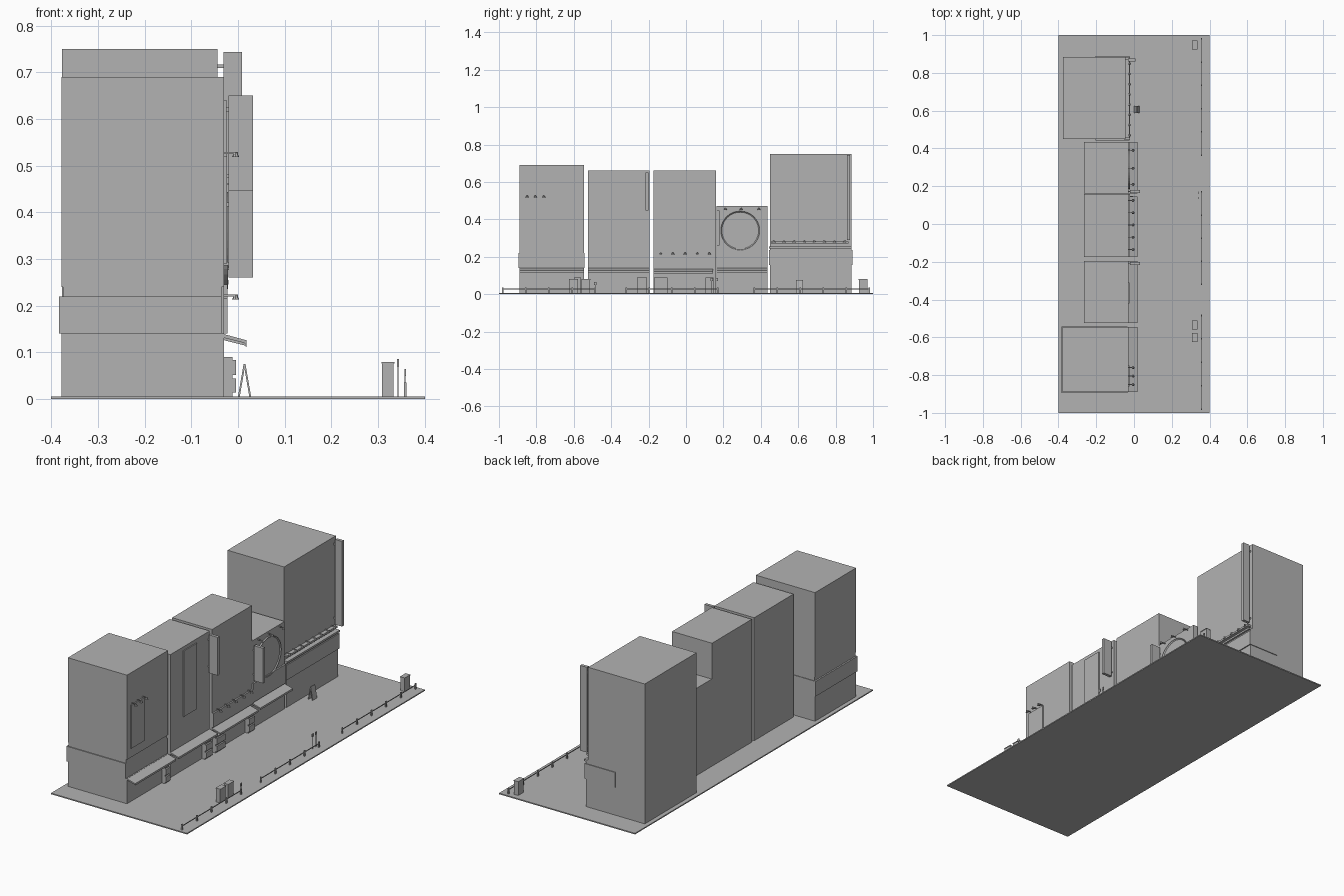
import bpy, bmesh, math
from mathutils import Matrix, Vector

cube = bpy.data.objects.get("Cube")
if cube:
    bpy.data.objects.remove(cube, do_unlink=True)

grey = bpy.data.materials.new("plain grey")
grey.use_nodes = True
COLOUR = (0.45, 0.45, 0.45, 1)
grey.diffuse_color = COLOUR
grey.node_tree.nodes["Principled BSDF"].inputs["Base Color"].default_value = COLOUR

WALL = -0.03  # street facade line


def finish(name, bm):
    bmesh.ops.recalc_face_normals(bm, faces=bm.faces)
    mesh = bpy.data.meshes.new(name)
    bm.to_mesh(mesh)
    bm.free()
    mesh.materials.append(grey)
    ob = bpy.data.objects.new(name, mesh)
    bpy.context.collection.objects.link(ob)
    return ob


def add_box(bm, x, y, z):
    lo, hi = Vector((x[0], y[0], z[0])), Vector((x[1], y[1], z[1]))
    m = Matrix.Translation((lo + hi) / 2) @ Matrix.Diagonal((*(hi - lo), 1))
    bmesh.ops.create_cube(bm, size=1, matrix=m)


def boxes(name, *parts):
    bm = bmesh.new()
    for part in parts:
        add_box(bm, *part)
    return finish(name, bm)


def extrude_profile(name, points, y):
    """Extrude an x-z outline along y."""
    bm = bmesh.new()
    face = bm.faces.new([bm.verts.new((px, y[0], pz)) for px, pz in points])
    out = bmesh.ops.extrude_face_region(bm, geom=[face])["geom"]
    verts = [v for v in out if isinstance(v, bmesh.types.BMVert)]
    bmesh.ops.translate(bm, verts=verts, vec=(0, y[1] - y[0], 0))
    return finish(name, bm)


def lamps(name, ys, z, x=WALL, reach=0.03):
    """Short arms with small tapered heads."""
    bm = bmesh.new()
    for y in ys:
        add_box(bm, (x, x + reach), (y - 0.002, y + 0.002), (z, z + 0.004))
        bmesh.ops.create_cone(bm, cap_ends=True, segments=8, radius1=0.008, radius2=0.003, depth=0.01,
                              matrix=Matrix.Translation((x + reach - 0.005, y, z - 0.002)))
    return finish(name, bm)


def awning(name, y, z=0.14):
    return extrude_profile(name, [(WALL - 0.003, z), (0.018, z - 0.014), (0.018, z - 0.024),
                                  (0.014, z - 0.02), (WALL - 0.003, z - 0.008)], y)


# Ground
boxes("ground_slab", ((-0.4, 0.4), (-1, 1), (0, 0.006)))

# Stepped corner building
A = (-0.89, -0.545)
boxes("corner_building",
      ((-0.378, WALL), A, (0, 0.14)),
      ((-0.383, WALL - 0.005), (A[0] - 0.005, A[1] + 0.003), (0.14, 0.22)),
      ((-0.375, WALL - 0.005), A, (0.22, 0.24)),
      ((-0.378, WALL), A, (0.24, 0.69)))
boxes("corner_sign_plate", ((WALL, WALL + 0.006), (-0.86, -0.75), (0.29, 0.52)))
lamps("corner_sign_lamps", (-0.85, -0.805, -0.76), 0.525)
awning("corner_awning", A)

# Pair of equal middle buildings
B, C = (-0.525, -0.195), (-0.175, 0.16)
boxes("second_building", ((-0.265, WALL), B, (0, 0.66)))
boxes("second_facade_panel", ((WALL, WALL + 0.005), (-0.42, -0.31), (0.29, 0.64)))
awning("second_awning", B)
boxes("third_building", ((-0.265, WALL), C, (0, 0.66)))
boxes("third_fascia", ((WALL, WALL + 0.008), C, (0.14, 0.215)))
lamps("third_fascia_lamps", [-0.135 + i * 0.065 for i in range(5)], 0.22)
awning("third_canopy", (C[0], C[1] - 0.015), 0.135)

# Low building with round panel
D = (0.162, 0.435)
boxes("low_building", ((-0.265, WALL), D, (0, 0.47)))
bm = bmesh.new()
turn = Matrix.Translation((WALL + 0.003, 0.29, 0.34)) @ Matrix.Rotation(math.pi / 2, 4, "Y")
bmesh.ops.create_cone(bm, cap_ends=True, segments=40, radius1=0.104, radius2=0.104, depth=0.012, matrix=turn)
front = max(bm.faces, key=lambda f: f.calc_center_median().x)
bmesh.ops.inset_region(bm, faces=[front], thickness=0.006)
bmesh.ops.translate(bm, verts=front.verts, vec=(-0.005, 0, 0))
finish("round_panel", bm)
boxes("low_fascia", ((WALL, WALL + 0.008), D, (0.145, 0.245)))
lamps("low_lamps", (0.21, 0.295, 0.39), 0.458)
awning("low_awning", D)

# Tall end building
E = (0.45, 0.885)
boxes("tall_building",
      ((-0.377, WALL), E, (0, 0.245)),
      ((-0.377, WALL - 0.014), E, (0.245, 0.75)))
boxes("tall_wrap_band", ((-0.205, WALL + 0.006), (0.443, 0.889), (0.155, 0.235)))
boxes("tall_ledges",
      ((-0.05, -0.02), (0.445, 0.885), (0.245, 0.255)),
      ((-0.046, -0.024), (0.455, 0.87), (0.272, 0.282)))
lamps("tall_ledge_lamps", [0.47 + i * 0.054 for i in range(8)], 0.284, -0.045, 0.025)

# Projecting blade signs
for name, x, y, z in (("second", (-0.02, 0.032), -0.208, (0.447, 0.65)),
                      ("low", (-0.02, 0.032), 0.172, (0.26, 0.447)),
                      ("tall", (-0.031, 0.009), 0.869, (0.29, 0.743))):
    brackets = [((-0.045, x[0] + 0.005), (y - 0.002, y + 0.002), (h - 0.004, h + 0.004))
                for h in (z[0] + 0.03, z[1] - 0.03)]
    boxes(name + "_blade_sign", (x, (y - 0.008, y + 0.008), z), *brackets)

# Stacked vending crates along the facades
for i, (y, w) in enumerate(((-0.58, 0.018), (-0.235, 0.026), (-0.135, 0.036), (0.125, 0.022))):
    boxes("crate_stack_%d" % (i + 1),
          ((WALL, -0.012), (y - w, y + w), (0.006, 0.09)),
          ((-0.012, -0.004), (y - w, y + w), (0.014, 0.044)),
          ((-0.012, -0.004), (y - w, y + w), (0.052, 0.084)))

# Folding board
extrude_profile("folding_board", [(0, 0.006), (0.012, 0.075), (0.016, 0.075), (0.028, 0.006),
                                  (0.024, 0.006), (0.014, 0.065), (0.004, 0.006)], (0.588, 0.625))

# Kerb railings
for i, (y0, y1) in enumerate(((-0.98, -0.485), (-0.32, 0.17), (0.365, 0.98))):
    n = round((y1 - y0) / 0.12)
    parts = [((0.357, 0.36), (y0, y1), (0.025, 0.029))]
    for k in range(n + 1):
        y = y0 + (y1 - y0) * k / n
        parts.append(((0.355, 0.361), (y - 0.004, y + 0.004), (0.006, 0.036)))
    boxes("railing_%d" % (i + 1), *parts)

# Kerb cabinets and thin poles
for i, y in enumerate((-0.602, -0.535, 0.947)):
    boxes("cabinet_%d" % (i + 1),
          ((0.308, 0.333), (y - 0.023, y + 0.023), (0.006, 0.076)),
          ((0.307, 0.335), (y - 0.024, y + 0.024), (0.076, 0.08)))
for i, (x, y, h) in enumerate(((0.343, 0.138, 0.086), (0.343, 0.165, 0.086), (0.358, -0.485, 0.065))):
    boxes("pole_%d" % (i + 1),
          ((x - 0.001, x + 0.001), (y - 0.002, y + 0.002), (0.006, h)),
          ((x - 0.002, x + 0.002), (y - 0.006, y + 0.006), (h - 0.016, h)))
